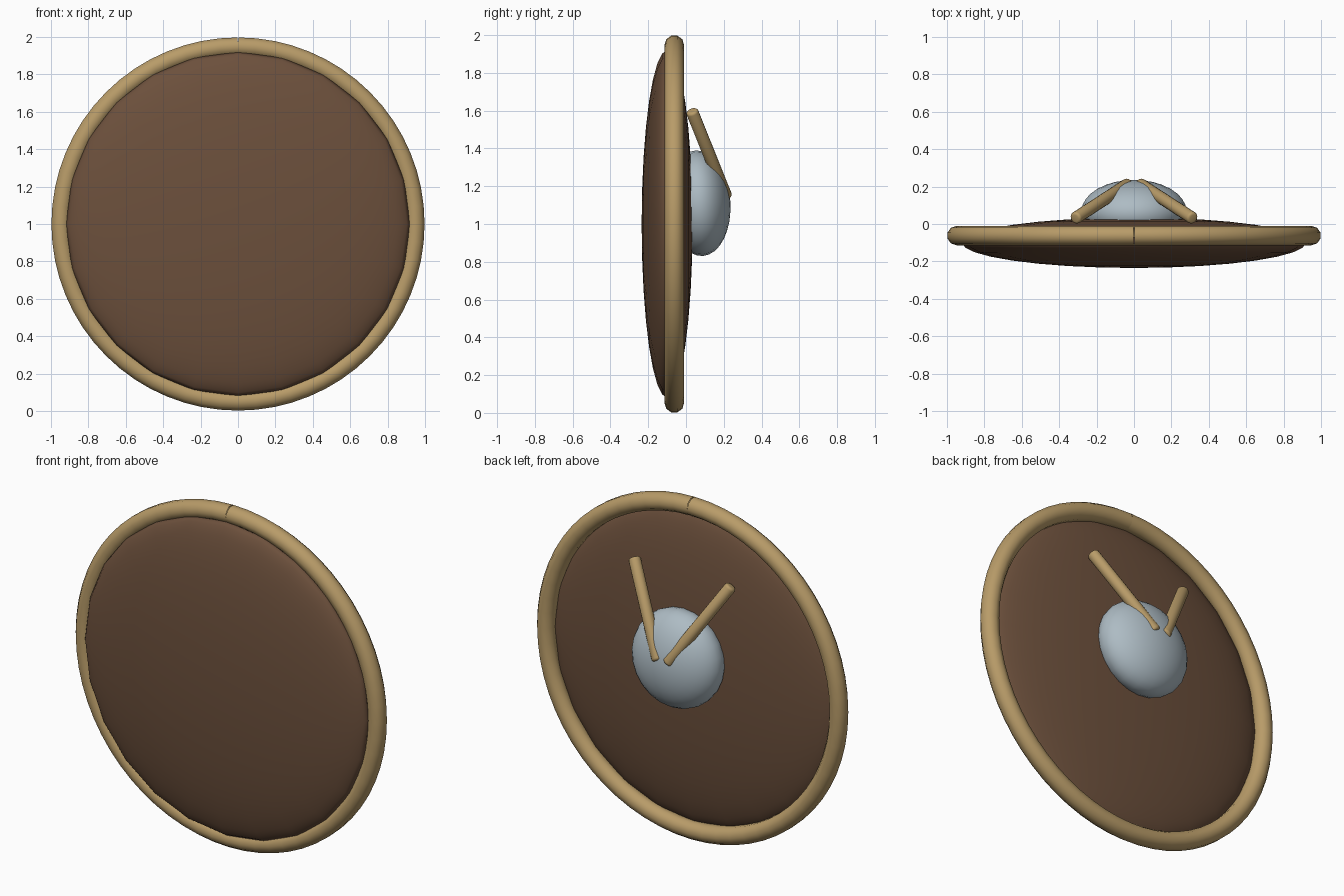
import bpy, math
from mathutils import Vector

if "Cube" in bpy.data.objects:
    bpy.data.objects.remove(bpy.data.objects["Cube"])


def material(name, rgb):
    m = bpy.data.materials.new(name)
    m.diffuse_color = (*rgb, 1)
    m.use_nodes = True
    m.node_tree.nodes["Principled BSDF"].inputs["Base Color"].default_value = m.diffuse_color
    return m


hide = material("dark_brown", (0.15, 0.08, 0.045))
wood = material("tan", (0.48, 0.33, 0.14))
metal = material("steel", (0.42, 0.50, 0.55))


def finish(ob, name, mat):
    ob.name = name
    ob.data.materials.clear()
    ob.data.materials.append(mat)
    return ob


def ellipsoid(name, loc, radius, depth, tilt, mat):
    # poles point along y so the outline is a 24-sided circle
    bpy.ops.mesh.primitive_uv_sphere_add(segments=24, ring_count=16, radius=1, location=loc,
                                         rotation=(math.radians(90 + tilt), 0, 0))
    ob = bpy.context.object
    ob.scale = (radius, radius, depth)
    bpy.ops.object.shade_smooth()
    return finish(ob, name, mat)


# domed shield body and the metal boss on its back
ellipsoid("shield_body", (0, -0.1, 1), 0.92, 0.135, 0, hide)
ellipsoid("boss", (0, 0.07, 1.11), 0.28, 0.165, 4, metal)

# rim: open tube bent into a ring, its ends meeting in a seam at the top
cu = bpy.data.curves.new("rim", 'CURVE')
cu.dimensions = '3D'
cu.bevel_depth = 0.052
cu.bevel_resolution = 3
sp = cu.splines.new('POLY')
n = 64
sp.points.add(n)
for i, p in enumerate(sp.points):
    a = 2 * math.pi * i / n
    p.co = (0.948 * math.sin(a), -0.062, 1 + 0.948 * math.cos(a), 1)
sp.use_smooth = True
rim = bpy.data.objects.new("rim", cu)
bpy.context.collection.objects.link(rim)
finish(rim, "rim", wood)

# two rods that pass through the boss and just break its surface
for side, label in ((1, "right"), (-1, "left")):
    a = Vector((side * 0.315, 0.03, 1.6))
    b = Vector((side * 0.03, 0.215, 1.14))
    d = b - a
    bpy.ops.mesh.primitive_cylinder_add(vertices=16, radius=0.033, depth=d.length,
                                        location=(a + b) / 2,
                                        rotation=d.to_track_quat('Z', 'Y').to_euler())
    rod = finish(bpy.context.object, label + "_rod", wood)
    bev = rod.modifiers.new("round_ends", 'BEVEL')
    bev.width = 0.014
    bev.segments = 3
    bev.limit_method = 'ANGLE'
    bev.angle_limit = math.radians(50)
    bpy.ops.object.shade_smooth()
